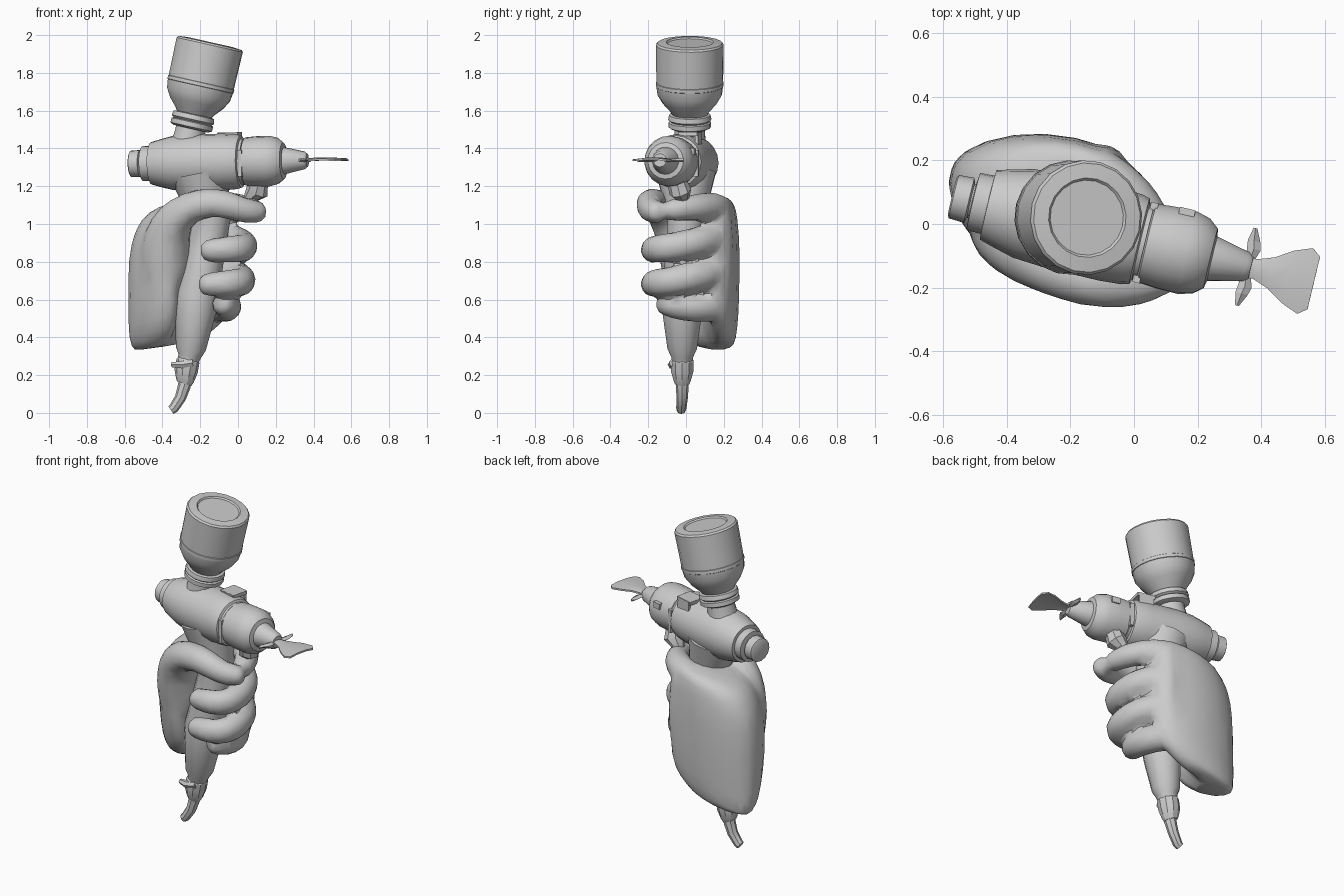
import bpy, bmesh, math
from mathutils import Vector as V

if "Cube" in bpy.data.objects:
    bpy.data.objects.remove(bpy.data.objects["Cube"])


def loft(name, rings, subdiv=0, angle=30):
    """Skin a list of equal-length point rings and cap both ends."""
    bm = bmesh.new()
    vr = [[bm.verts.new(p) for p in r] for r in rings]
    n = len(vr[0])
    for a, b in zip(vr, vr[1:]):
        for i in range(n):
            j = (i + 1) % n
            bm.faces.new((a[i], a[j], b[j], b[i]))
    bm.faces.new(vr[0])
    bm.faces.new(vr[-1])
    bmesh.ops.recalc_face_normals(bm, faces=bm.faces)
    me = bpy.data.meshes.new(name)
    bm.to_mesh(me)
    bm.free()
    ob = bpy.data.objects.new(name, me)
    bpy.context.collection.objects.link(ob)
    bpy.ops.object.select_all(action='DESELECT')
    ob.select_set(True)
    bpy.context.view_layer.objects.active = ob
    bpy.ops.object.shade_smooth_by_angle(angle=math.radians(angle))
    if subdiv:
        ob.modifiers.new("soften", 'SUBSURF').levels = subdiv
        bpy.ops.object.modifier_apply(modifier="soften")
    return ob


def circle(c, axis, ref, r, n):
    u = ref.cross(axis).normalized()
    w = axis.cross(u).normalized()
    return [c + r * (math.cos(2 * math.pi * i / n) * u + math.sin(2 * math.pi * i / n) * w)
            for i in range(n)]


def lathe(name, origin, axis, profile, n):
    o, a = V(origin), V(axis).normalized()
    return loft(name, [circle(o + a * s, a, V((0, 1, 0.3)), r, n) for s, r in profile])


def tube(name, pts, ref, n=10, rounded=False, subdiv=0):
    """Sweep a circle along (x, y, z, radius) points."""
    P = [V(p[:3]) for p in pts]
    R = [p[3] for p in pts]
    if rounded:
        d = (P[-1] - P[-2]).normalized()
        P += [P[-1] + d * R[-1] * 0.6, P[-1] + d * R[-1] * 0.9]
        R += [R[-1] * 0.85, R[-1] * 0.5]
    rings = []
    for i, p in enumerate(P):
        t = (P[min(i + 1, len(P) - 1)] - P[max(i - 1, 0)]).normalized()
        rings.append(circle(p, t, V(ref), R[i], n))
    return loft(name, rings, subdiv)


# gun body: one turned barrel from rear knob to nozzle tip
AX = V((1, -0.24, 0.02)).normalized()
O = V((-0.25, 0.01, 1.325))
SIDE = V((0, 0, 1)).cross(AX).normalized()
UP = AX.cross(SIDE)
lathe("gun_body", O, AX, [(-.265, .06), (-.262, .092), (-.215, .094), (-.214, .112), (-.17, .125),
      (-.1, .143), (0, .15), (.18, .15), (.25, .145), (.275, .138), (.28, .124), (.295, .124)], 20)
lathe("rear_knob", O, AX, [(-.33, .06), (-.325, .07), (-.275, .073), (-.27, .055), (-.24, .055)], 14)
lathe("spray_head", O, AX, [(.28, .115), (.295, .115), (.3, .128), (.36, .133), (.43, .134),
      (.475, .122), (.505, .097), (.51, .072), (.62, .047), (.635, .035)], 18)

# paint cup, collar and stem share one tilted axis
CO, CA = (-.255, .02, 1.48), (.22, 0, .98)
lathe("cup_stem", CO, CA, [(-.08, .09), (0, .08), (.05, .08)], 16)
lathe("cup_collar", CO, CA, [(.025, .095), (.035, .113), (.06, .113), (.065, .103), (.075, .115),
      (.1, .11), (.105, .09)], 16)
lathe("paint_cup", CO, CA, [(.09, .085), (.12, .105), (.165, .145), (.21, .171), (.255, .177),
      (.257, .18), (.275, .18), (.277, .177), (.48, .18), (.49, .172), (.495, .125),
      (.487, .118), (.487, .01)], 20)


def block(name, s, side, up, size):
    """Box in the gun's own axes: centre and half sizes."""
    c = O + AX * s + SIDE * side + UP * up
    a, b, h = size
    ring = [(-1, -1), (1, -1), (1, 1), (-1, 1)]
    return loft(name, [[c + AX * a * e + SIDE * b * p + UP * h * q for p, q in ring] for e in (-1, 1)])


# trigger yoke over the barrel and blade below it
block("yoke_top", .2, .06, .146, (.055, .05, .01))
for k in (-1, 1):
    block("yoke_lug", .2, .06 + k * .045, .12, (.045, .008, .035))
    block("yoke_strap", .295, k * .117, -.01, (.012, .012, .07))
block("head_tab", .4, .115, .05, (.025, .02, .018))
tube("trigger", [(.11, -.05, 1.23, .05), (.1, -.03, 1.17, .06), (.07, -.02, 1.14, .04),
                 (.05, -.01, 1.06, .03)], (0, 1, 0), 8)

# air cap blades and the flat spray fan
for k in (-1, 1):
    rings = []
    for d, w, s in ((.01, .01, .625), (.06, .022, .63), (.085, .02, .625), (.125, .006, .62)):
        c = O + AX * s + SIDE * k * d
        rings.append([c + AX * w, c + UP * .01, c - AX * w, c - UP * .01])
    loft("air_cap_blade", rings, 0, 10)
fan = []
for s, w, h in ((.6, .03, 0), (.65, .032, 0), (.7, .05, .002), (.755, .085, .001),
                (.81, .106, -.003), (.838, .085, -.004)):
    c = O + AX * s + UP * h
    fan.append([c + SIDE * w * q + UP * e * .005 + UP * (.008 * (1 - q * q))
                for e, qs in ((1, (-1, -.4, .4, 1)), (-1, (1, .4, -.4, -1))) for q in qs])
loft("spray_fan", fan)

# grip, hose fitting and hose
tube("grip", [(-.2, .0, 1.27, .16), (-.18, .0, 1.17, .135), (-.14, 0, 1.02, .1), (-.17, -.01, .85, .1),
              (-.215, -.02, .62, .112), (-.225, -.02, .53, .107), (-.25, -.02, .34, .08),
              (-.257, -.02, .3, .06), (-.265, -.02, .27, .055)], (0, 1, 0), 14)
tube("hose_fitting", [(-.26, -.02, .3, .045), (-.265, -.02, .275, .062), (-.275, -.02, .22, .062),
                      (-.28, -.02, .17, .047), (-.285, -.02, .155, .04)], (0, 1, 0), 10)
tube("fitting_lever", [(-.24, -.07, .265, .02), (-.3, -.075, .255, .022), (-.35, -.06, .255, .015)], (0, 0, 1), 6)
tube("hose", [(-.275, -.02, .2, .035), (-.285, -.02, .14, .034), (-.305, -.02, .08, .03),
              (-.34, -.025, .025, .027), (-.355, -.025, .015, .025)], (0, 1, 0), 8)

# palm: bean-shaped section cupping the grip, stacked on sloping levels
BEAN = [(-.01, .18), (-.08, .25), (-.28, .297), (-.48, .27), (-.59, .19), (-.585, .06), (-.5, -.07),
        (-.4, -.14), (-.32, -.13), (-.31, -.05), (-.32, .02), (-.25, .09), (-.08, .09), (-.01, .1)]
palm = []
# levels: z at the wrist, slope in x, x scale, y scale, x pivot, y pivot
for z, k, sx, sy, px, py in ((.335, .14, .55, .4, -.5, .22), (.345, .2, .7, .52, -.5, .23),
                             (.41, .22, .95, .78, -.48, .24), (.55, .22, 1, .92, -.3, .24),
                             (.75, .22, 1.0, 1, -.3, .1), (.9, .22, .97, .98, -.2, .1),
                             (1.0, .2, .88, .9, -.15, .14), (1.06, .2, .76, .8, -.15, .15),
                             (1.09, .18, .5, .5, -.15, .15)):
    ring = []
    for x, y in BEAN:
        X = px + (x - px) * sx
        ring.append(V((X, py + (y - py) * sy, z + k * (X + .5))))
    palm.append(ring)
hand = [loft("palm", palm, 1)]

# knuckle ridge closing the finger gaps on the far side
hand.append(tube("knuckles", [(-.14, .165, .54, .08), (-.11, .16, .68, .095), (-.1, .16, .9, .1),
                              (-.11, .165, 1.08, .08)], (0, 1, 0), 10, True, 1))
# middle and ring fingers wrap from the knuckles to the near side
for name, z, dx in (("middle_finger", .88, .0), ("ring_finger", .7, -.01)):
    path = [(-.14, .17, .045, .09), (-.06, .135, .04, .09), (.005, .065, .025, .09), (.038, -.04, .0, .086),
            (.025, -.145, -.01, .082), (-.05, -.18, -.015, .078), (-.135, -.17, -.02, .072)]
    hand.append(tube(name, [(x + dx, y, z + dz, r) for x, y, dz, r in path], (0, 0, 1), 8, True, 1))
hand.append(tube("little_finger", [(-.16, .165, .57, .09), (-.095, .13, .56, .088), (-.055, .05, .555, .084),
                                   (-.05, -.04, .565, .08), (-.07, -.09, .575, .075)], (0, 0, 1), 8, True, 1))
# index finger on the trigger, thumb and its pad over the near side
hand.append(tube("index_finger", [(-.15, .165, 1.08, .09), (-.075, .145, 1.09, .088), (-.005, .085, 1.09, .082),
                 (.05, .02, 1.085, .074), (.075, -.06, 1.075, .068)], (0, 0, 1), 8, True, 1))
hand.append(tube("thumb", [(-.41, .02, .52, .06), (-.4, .02, .62, .115), (-.385, .0, .8, .15),
                 (-.38, -.03, .93, .135), (-.34, -.09, 1.03, .11), (-.26, -.14, 1.09, .09),
                 (-.14, -.185, 1.12, .084), (-.04, -.195, 1.1, .076), (.03, -.185, 1.07, .071),
                 (.09, -.16, 1.065, .066)], (0, 1, 0), 10, True, 1))

# fuse the hand into one skin, then thin it to broad facets
bpy.ops.object.select_all(action='DESELECT')
for ob in hand:
    ob.select_set(True)
bpy.context.view_layer.objects.active = hand[0]
bpy.ops.object.join()
glove = hand[0]
glove.name = "hand"
fuse = glove.modifiers.new("fuse", 'REMESH')
fuse.mode, fuse.voxel_size = 'VOXEL', .014
relax = glove.modifiers.new("relax", 'SMOOTH')
relax.factor, relax.iterations = .5, 4
glove.modifiers.new("thin", 'DECIMATE').ratio = .08
for m in ("fuse", "relax", "thin"):
    bpy.ops.object.modifier_apply(modifier=m)
bpy.ops.object.shade_smooth_by_angle(angle=math.radians(35))
